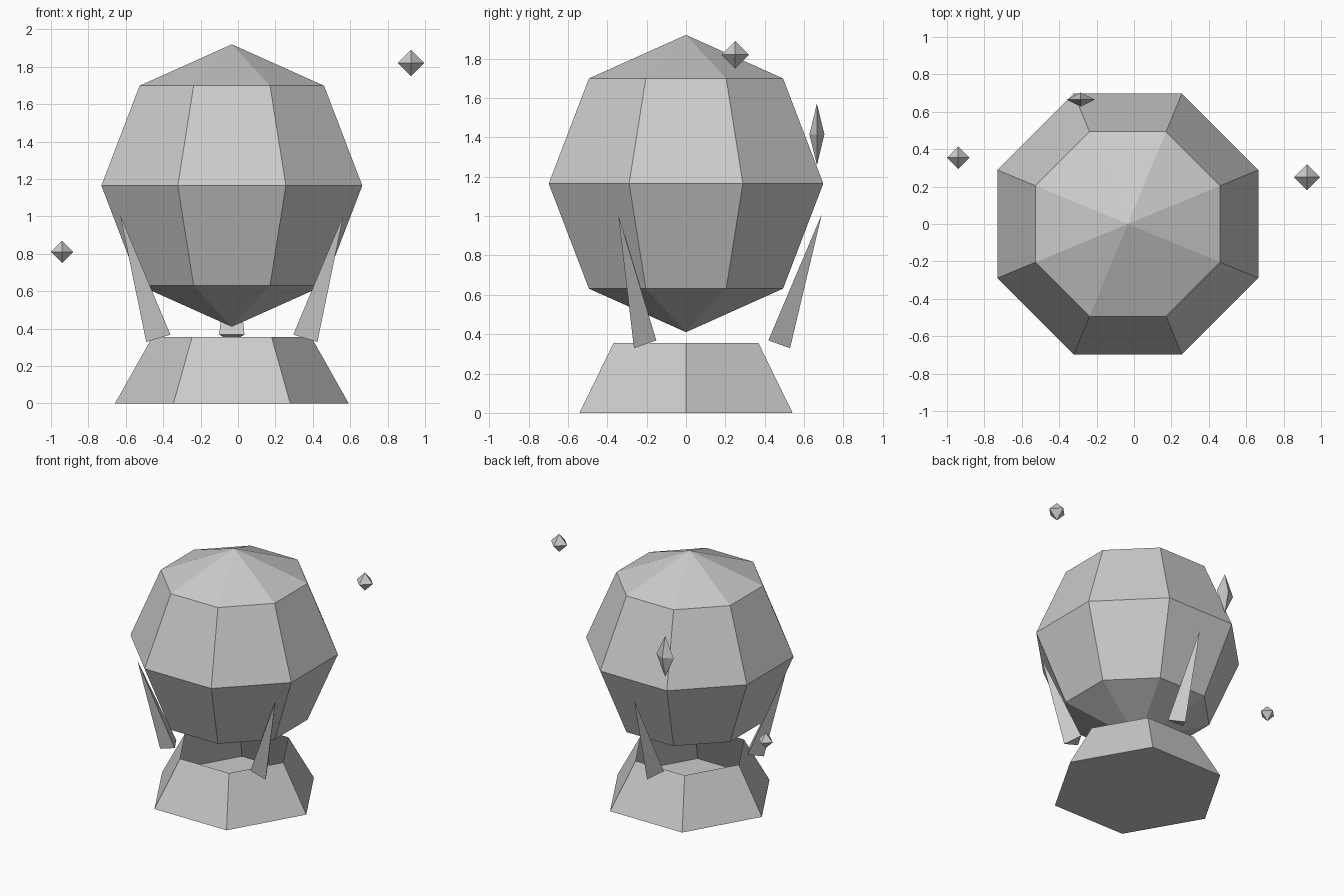
import bpy
import bmesh
from math import sin, cos, pi, radians, atan2, hypot
from mathutils import Matrix, Vector

if "Cube" in bpy.data.objects:
    bpy.data.objects.remove(bpy.data.objects["Cube"])

AXIS_X = -0.033  # vertical axis of the main body

grey = bpy.data.materials.new("plain_grey")
grey.use_nodes = True
colour = (0.6, 0.6, 0.6, 1)
grey.diffuse_color = colour
grey.node_tree.nodes["Principled BSDF"].inputs["Base Color"].default_value = colour


def turned(name, profile, sides, turn=0, floor=False, matrix=Matrix()):
    """Faceted solid from (radius, height) pairs; zero radius makes a point."""
    bm = bmesh.new()
    rings = []
    for r, z in profile:
        count = sides if r else 1
        rings.append([bm.verts.new((r * cos(turn + 2 * pi * i / sides),
                                    r * sin(turn + 2 * pi * i / sides), z))
                      for i in range(count)])
    for low, high in zip(rings, rings[1:]):
        for i in range(sides):
            j = (i + 1) % sides
            corners = [low[i % len(low)], low[j % len(low)],
                       high[j % len(high)], high[i % len(high)]]
            bm.faces.new(list(dict.fromkeys(corners)))
    if floor:
        bm.faces.new(rings[0][::-1])
    bm.transform(matrix)
    mesh = bpy.data.meshes.new(name)
    bm.to_mesh(mesh)
    bm.free()
    mesh.materials.append(grey)
    obj = bpy.data.objects.new(name, mesh)
    bpy.context.collection.objects.link(obj)
    return obj


# Faceted ball, flat sides facing the axes
R = 0.755
ball = [(R * cos(a) if abs(a) < 1.5 else 0, R * sin(a))
        for a in (radians(d) for d in range(-90, 91, 45))]
turned("ball", ball, 8, pi / 8, matrix=Matrix.Translation((AXIS_X, 0, 1.165)))

# Six-sided pedestal, open at the top
turned("pedestal", [(0.625, 0), (0.425, 0.355)], 6, floor=True,
       matrix=Matrix.Translation((AXIS_X, 0, 0)))

# Three prongs leaning outwards, each a slim three-sided spike
foot, tip = Vector((0.455, 0.355)), Vector((0.69, 1.01))
lean = tip - foot
for name, angle in (("back", 90), ("right", 210), ("left", 330)):
    place = (Matrix.Translation((AXIS_X, 0, 0))
             @ Matrix.Rotation(radians(angle), 4, "Z")
             @ Matrix.Translation((foot.x, 0, foot.y))
             @ Matrix.Rotation(atan2(lean.x, lean.y), 4, "Y"))
    turned(name + "_prong", [(0.078, 0), (0, hypot(*lean))], 3,
           floor=True, matrix=place)

# Floating gems
gems = {
    "left_gem": ((0.925, 0.25, 1.82), (0.07, 0.07, 0.07)),
    "right_gem": ((-0.94, 0.355, 0.81), (0.06, 0.06, 0.06)),
    "back_gem": ((-0.285, 0.665, 1.415), (0.075, 0.038, 0.157)),
}
for name, (centre, size) in gems.items():
    turned(name, [(0, -1), (1, 0), (0, 1)], 4,
           matrix=Matrix.Translation(centre) @ Matrix.Diagonal((*size, 1)))
